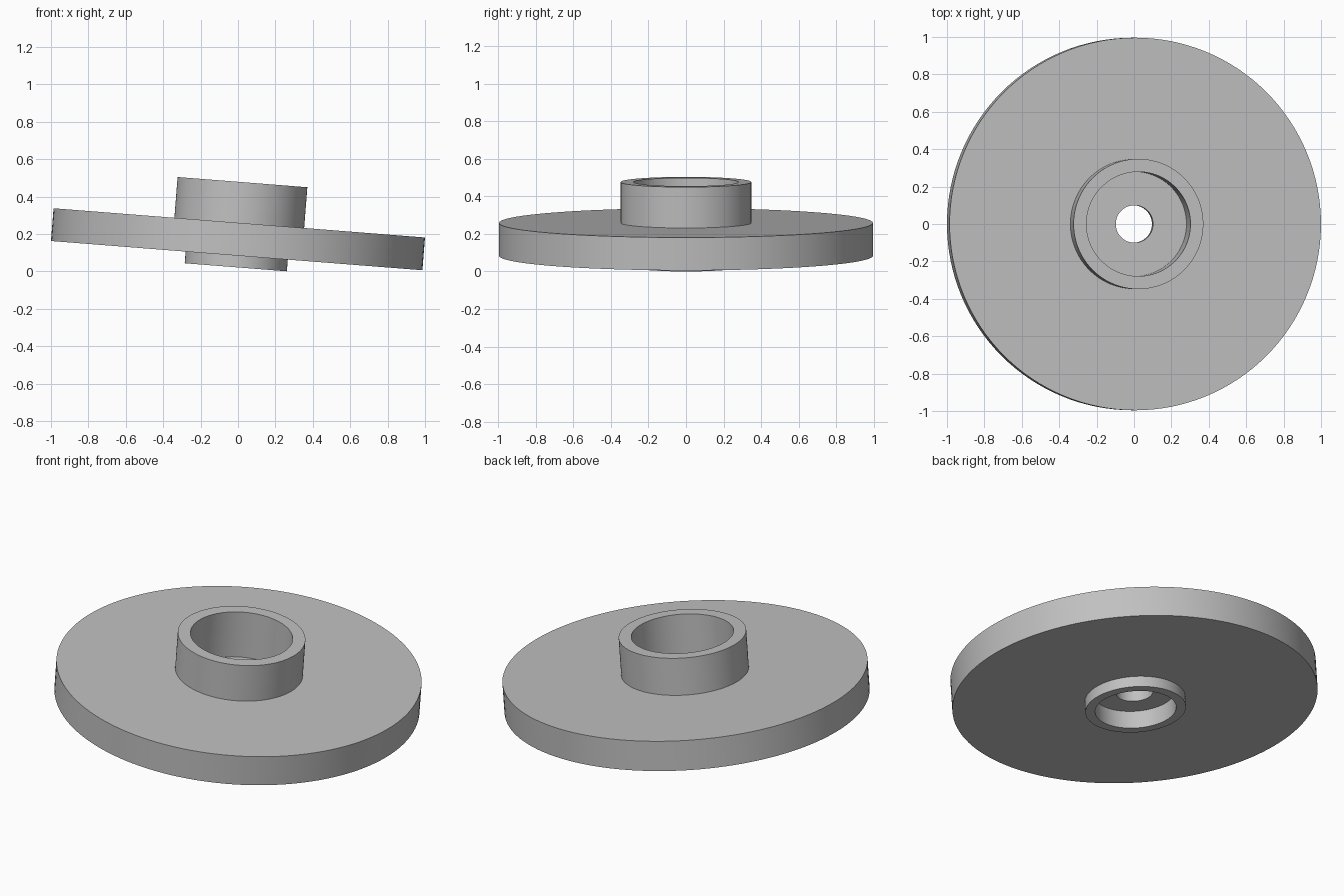
import bpy
import bmesh
from math import radians
from mathutils import Matrix, Vector

cube = bpy.data.objects.get("Cube")
if cube:
    bpy.data.objects.remove(cube, do_unlink=True)

SEGMENTS = 128
TILT = radians(4.5)

# Plain grey
grey = bpy.data.materials.new("plain_grey")
grey.use_nodes = True
colour = (0.53, 0.53, 0.53, 1)
grey.diffuse_color = colour
grey.node_tree.nodes["Principled BSDF"].inputs["Base Color"].default_value = colour


def lathe(name, profile):
    """Revolve a closed (radius, height) profile around z."""
    bm = bmesh.new()
    verts = [bm.verts.new((r, 0, z)) for r, z in profile]
    edges = [bm.edges.new((v, verts[(i + 1) % len(verts)])) for i, v in enumerate(verts)]
    bmesh.ops.spin(bm, geom=verts + edges, cent=(0, 0, 0), axis=(0, 0, 1),
                   angle=radians(360), steps=SEGMENTS, use_merge=True)
    bmesh.ops.remove_doubles(bm, verts=bm.verts, dist=1e-5)
    bmesh.ops.recalc_face_normals(bm, faces=bm.faces)
    mesh = bpy.data.meshes.new(name)
    bm.to_mesh(mesh)
    bm.free()
    mesh.materials.append(grey)
    obj = bpy.data.objects.new(name, mesh)
    bpy.context.collection.objects.link(obj)
    bpy.ops.object.select_all(action="DESELECT")
    obj.select_set(True)
    bpy.context.view_layer.objects.active = obj
    bpy.ops.object.shade_smooth_by_angle(angle=radians(30))
    return obj


# Flanged disc: hub with deep bore above, shallow recessed boss below, through hole
bore, recess, hole = 0.279, 0.221, 0.1
hub, boss, rim = 0.348, 0.274, 0.996
hub_top, disc_top, bore_floor = 0.394, 0.1755, 0.118
recess_ceiling, boss_bottom = 0.04, -0.0625
disc = lathe("flanged_disc", [
    (hole, bore_floor), (bore, bore_floor), (bore, hub_top), (hub, hub_top),
    (hub, disc_top), (rim, disc_top), (rim, 0), (boss, 0),
    (boss, boss_bottom), (recess, boss_bottom),
    (recess, recess_ceiling), (hole, recess_ceiling),
])

# Lean the part towards its left
disc.matrix_world = Matrix.Translation(Vector((-0.007, 0, 0.084))) @ Matrix.Rotation(TILT, 4, "Y")
